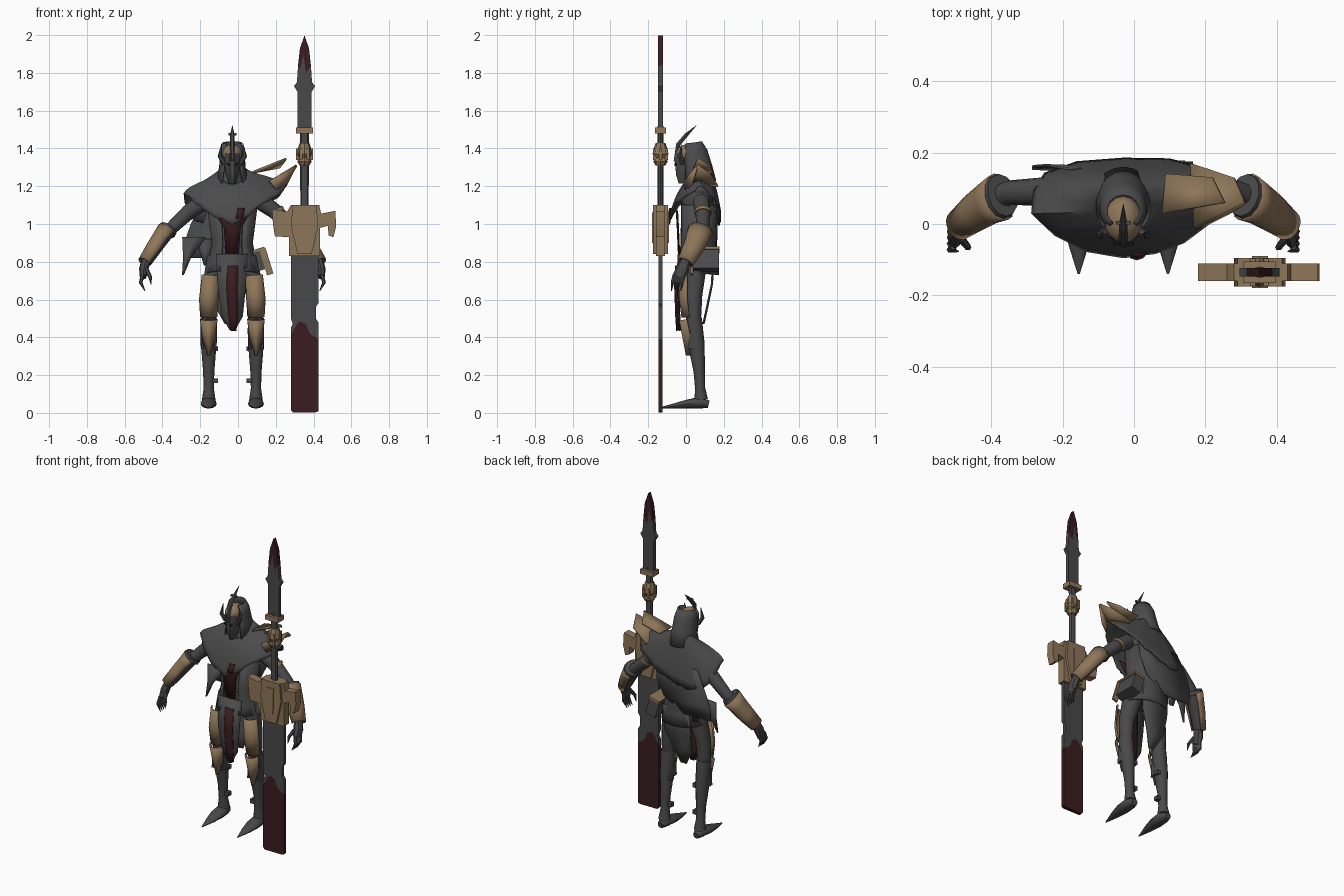
import bpy, bmesh, random
from math import sin, cos, pi, radians
from mathutils import Vector, Matrix

random.seed(4)
if "Cube" in bpy.data.objects:
    bpy.data.objects.remove(bpy.data.objects["Cube"])

CENTRE = -0.03        # x of the figure's own mirror plane
SWORD_Y = -0.135


def material(name, r, g, b):
    mat = bpy.data.materials.new(name)
    mat.use_nodes = True
    mat.diffuse_color = (r, g, b, 1)
    for node in mat.node_tree.nodes:
        if node.type == 'BSDF_PRINCIPLED':
            node.inputs["Base Color"].default_value = (r, g, b, 1)
    return mat


cloth = material("charcoal cloth", .07, .07, .07)
steel = material("dark steel", .066, .066, .068)
bronze = material("old bronze", .27, .18, .10)
red = material("dried red", .042, .012, .014)
black = material("eye black", .01, .01, .01)


def finish(name, bm, mat, thick=0, sharp=35):
    bmesh.ops.recalc_face_normals(bm, faces=bm.faces)
    mesh = bpy.data.meshes.new(name)
    bm.to_mesh(mesh)
    bm.free()
    mesh.materials.append(mat)
    for poly in mesh.polygons:
        poly.use_smooth = True
    mesh.set_sharp_from_angle(angle=radians(sharp))
    obj = bpy.data.objects.new(name, mesh)
    bpy.context.collection.objects.link(obj)
    if thick:
        mod = obj.modifiers.new("thickness", 'SOLIDIFY')
        mod.thickness, mod.offset = thick, 0
    return obj


def skin(name, rings, mat, closed=True, cap=True, thick=0):
    """Bridge equal-length rings of points."""
    bm = bmesh.new()
    rows = [[bm.verts.new(p) for p in ring] for ring in rings]
    n = len(rows[0])
    for a, b in zip(rows, rows[1:]):
        for i in range(n if closed else n - 1):
            j = (i + 1) % n
            bm.faces.new((a[i], a[j], b[j], b[i]))
    if closed and cap:
        bm.faces.new(rows[0])
        bm.faces.new(rows[-1])
    return finish(name, bm, mat, thick)


def tube(name, path, radii, mat, n=12, ref=(0, 1, 0), arc=None, thick=0):
    """Elliptical sections along a path; arc=(start, end) makes an open shell."""
    pts = [Vector(p) for p in path]
    rings = []
    for i, p in enumerate(pts):
        t = (pts[min(i + 1, len(pts) - 1)] - pts[max(i - 1, 0)]).normalized()
        u = Vector(ref).cross(t).normalized()
        v = t.cross(u)
        ru, rv = radii[i] if isinstance(radii[i], tuple) else (radii[i], radii[i])
        a0, a1 = arc or (0, 360)
        steps = n if arc is None else n + 1
        angles = [radians(a0 + (a1 - a0) * k / n) for k in range(steps)]
        rings.append([p + u * ru * cos(a) + v * rv * sin(a) for a in angles])
    return skin(name, rings, mat, arc is None, True, thick)


def plate(name, outline, y, depth, mat):
    """Outline in x and z, extruded along y."""
    bm = bmesh.new()
    face = bm.faces.new([bm.verts.new((x, y - depth / 2, z)) for x, z in outline])
    ext = bmesh.ops.extrude_face_region(bm, geom=[face])
    moved = [g for g in ext["geom"] if isinstance(g, bmesh.types.BMVert)]
    bmesh.ops.translate(bm, verts=moved, vec=(0, depth, 0))
    return finish(name, bm, mat, 0, 20)


def strip(name, rows, mat, thick=.006):
    """Hanging cloth: rows of (left x, right x, y, z)."""
    rings = [[(a, y, z), ((a + b) / 2, y - .006, z), (b, y, z)] for a, b, y, z in rows]
    return skin(name, rings, mat, False, False, thick)


def box(name, at, size, mat, tilt=0):
    bm = bmesh.new()
    bmesh.ops.create_cube(bm, size=1)
    bmesh.ops.scale(bm, verts=bm.verts, vec=size)
    bmesh.ops.rotate(bm, verts=bm.verts, matrix=Matrix.Rotation(tilt, 3, 'Y'))
    bmesh.ops.translate(bm, verts=bm.verts, vec=at)
    return finish(name, bm, mat)


def column(name, x, y, levels, mat, n=12):
    """Upright turned part: levels of (z, x radius, y radius)."""
    return tube(name, [(x, y, z) for z, a, b in levels], [(a, b) for z, a, b in levels], mat, n)


# Great sword: lower blade, guard, grip, collars and upper blade
SX = .352
boundary = [(.28, .41), (.30, .45), (.325, .485), (.36, .47), (.38, .42), (.425, .39)]
plate("lower_blade_stained", [(.425, .008), (.41, .003), (.29, .003), (.28, .015)] + boundary,
      SWORD_Y, .022, red)
plate("lower_blade", boundary + [(.425, .48), (.412, .5), (.412, .56), (.425, .58), (.425, .85),
      (.28, .85), (.28, .5), (.29, .47), (.28, .45)], SWORD_Y, .022, steel)
plate("guard", [(.18, 1.08), (.26, 1.065), (.28, 1.1), (.43, 1.1), (.44, 1.055), (.515, 1.07),
      (.52, .99), (.505, .93), (.48, .94), (.475, .99), (.435, .98), (.435, .83),
      (.27, .83), (.27, .93), (.195, .935), (.185, 1)], SWORD_Y, .05, bronze)
plate("guard_boss", [(.29, 1.1), (.415, 1.1), (.425, .99), (.39, .84), (.315, .84), (.28, .99)],
      SWORD_Y, .08, bronze)
plate("guard_spine", [(.33, 1.06), (.375, 1.06), (.37, .9), (.335, .9)], SWORD_Y, .09, bronze)
column("grip", SX, SWORD_Y, [(1.08, .022, .016), (1.52, .024, .016)], steel, 8)
column("lower_collar", SX, SWORD_Y, [(1.31, .026, .026), (1.33, .038, .038), (1.35, .03, .03),
       (1.37, .042, .042), (1.4, .036, .036), (1.43, .026, .026)], bronze, 8)
for k in range(6):
    a = k * pi / 3
    box("collar_stud", (SX + .037 * cos(a), SWORD_Y + .037 * sin(a), 1.37), (.014, .014, .06), bronze)
box("upper_collar", (SX, SWORD_Y, 1.495), (.09, .06, .03), bronze)
plate("upper_blade", [(.315, 1.51), (.39, 1.51), (.39, 1.7), (.408, 1.73), (.392, 1.75), (.386, 1.84),
      (.36, 1.8), (.345, 1.9), (.33, 1.82), (.318, 1.84), (.312, 1.75), (.296, 1.73), (.315, 1.7)],
      SWORD_Y, .024, steel)
plate("upper_blade_tip", [(.386, 1.84), (.376, 1.93), (.352, 1.998), (.328, 1.93), (.318, 1.84),
      (.33, 1.82), (.345, 1.9), (.36, 1.8)], SWORD_Y, .024, red)

# Torso, belt and long coat, open at the front
column("torso", CENTRE, .06, [(.76, .1, .07), (.85, .09, .068), (.95, .1, .075), (1.1, .13, .085),
       (1.17, .125, .08), (1.24, .05, .05), (1.3, .045, .045)], cloth, 16)
column("belt", CENTRE, .06, [(.835, .105, .085), (.88, .107, .085)], steel, 16)
box("belt_buckle", (CENTRE, -.03, .857), (.05, .012, .04), steel)
tube("coat", [(CENTRE, .055, .74), (CENTRE, .06, .8), (CENTRE, .06, .9), (CENTRE, .065, 1.1)],
     [(.14, .118), (.125, .106), (.106, .098), (.132, .1)], cloth, 16, arc=(-62, 242), thick=.006)
strip("coat_tail", [(-.13, .06, .15, .84), (-.13, .05, .14, .68), (-.12, .0, .115, .56),
      (-.07, -.03, .095, .47)], cloth)
strip("front_tabard", [(-.115, .05, -.035, .84), (-.105, .04, -.045, .65), (-.085, .025, -.04, .51),
      (-.045, -.015, -.035, .44)], cloth)
for word, shift in (("front", -.008), ("back", .007)):
    strip("tabard_stripe_" + word, [(-.058, .003, shift - .04, .78), (-.06, .0, shift - .045, .65),
          (-.05, .002, shift - .04, .51), (-.038, -.01, shift - .035, .435)], red)
strip("chest_sash", [(-.13, .07, -.045, 1.07), (-.075, .015, -.04, .98), (-.065, .003, -.034, .84)], red)

# Hip bag with metal trim
box("hip_bag", (.115, .1, .81), (.07, .15, .11), cloth, -.3)
box("bag_lid", (.105, .1, .862), (.075, .156, .014), bronze, -.3)
box("bag_trim", (.15, .03, .8), (.035, .012, .14), bronze, -.3)

# Mantle: hem points run from the front centre round the left side
hem = [(-.03, -.092, 1), (.06, -.08, 1.05), (.14, -.05, 1.11), (.22, .01, 1.16), (.26, .08, 1.2),
       (.21, .15, 1.14), (.1, .18, 1.07), (-.03, .182, 1.02), (-.16, .172, .99), (-.25, .14, 1.03),
       (-.28, .09, 1.11), (-.285, .03, 1.165), (-.22, -.03, 1.11), (-.13, -.075, 1.04)]
SUB = 4


def mantle_ring(t):
    ring, total = [], len(hem) * SUB
    for k in range(total):
        a, b = Vector(hem[k // SUB]), Vector(hem[(k // SUB + 1) % len(hem)])
        low = a.lerp(b, k % SUB / SUB)
        ang = 2 * pi * k / total - pi / 2
        neck = Vector((CENTRE + .065 * cos(ang), .05 + .062 * sin(ang), 1.265 + .055 * sin(ang)))
        out = (t + sin(t * pi / 2)) / 2
        down = .7 * t + .3 * (1 - cos(t * pi / 2))
        fray = random.uniform(-.008, .008) if t == 1 else 0
        ring.append((neck.x + (low.x - neck.x) * out, neck.y + (low.y - neck.y) * out,
                     neck.z + (low.z - neck.z) * down + fray))
    return ring


skin("mantle", [mantle_ring(k / 8) for k in range(9)], cloth, True, False, .008)
strip("mantle_stain", [(.0, .035, -.08, 1.085), (-.01, .025, -.093, 1.03)], red)
strip("back_cape", [(-.19, .1, .155, 1.12), (-.25, .09, .165, 1), (-.285, .04, .162, .9),
      (-.285, -.1, .155, .82)], cloth)
strip("torn_cloth_outer", [(-.295, -.17, .12, .93), (-.29, -.25, .11, .82), (-.295, -.288, .1, .73)], cloth)
strip("torn_cloth_inner", [(-.22, -.13, .15, .92), (-.18, -.145, .14, .78)], cloth)

# Left shoulder armour shards
shards = {"shoulder_plate_upper": [(.08, .03, 1.275), (.255, .06, 1.345), (.22, .13, 1.3), (.09, .14, 1.275)],
          "shoulder_plate_lower": [(.17, -.01, 1.225), (.31, .06, 1.31), (.28, .13, 1.26), (.16, .17, 1.2)],
          "shoulder_plate_edge": [(.31, .06, 1.31), (.17, -.01, 1.225), (.2, .0, 1.18), (.26, .03, 1.21)]}
for name, quad in shards.items():
    skin(name, [quad[:2], [quad[3], quad[2]]], bronze, False, False, .012)

# Head: mask, skull cap, hood, crest and horns
column("face_mask", CENTRE, -.01, [(1.215, .018, .03), (1.26, .034, .045), (1.33, .045, .05),
       (1.375, .045, .044)], steel, 10)
column("skull_cap", CENTRE, .012, [(1.355, .05, .062), (1.38, .053, .066), (1.402, .044, .055),
       (1.418, .024, .03), (1.424, .005, .006)], bronze, 16)
tube("hood", [(CENTRE, .065, 1.22), (CENTRE, .058, 1.3), (CENTRE, .042, 1.38), (CENTRE, .036, 1.43)],
     [(.085, .092), (.066, .077), (.062, .068), (.048, .046)], cloth, 16, arc=(-50, 230), thick=.008)
tube("crest", [(CENTRE, -.058, 1.33), (CENTRE, -.042, 1.42), (CENTRE, 0, 1.47), (CENTRE, .055, 1.522)],
     [.009, .013, .012, .001], steel, 6)
box("crest_bar", (CENTRE, .003, 1.475), (.042, .01, .012), steel)


def mirrored(points, side):
    return [(CENTRE + side * x, y, z) for x, y, z in points]


tube("left_arm_band", mirrored([(.228, .09, 1.07), (.24, .09, 1.055)], 1), [.045, .044], bronze)

for side, word in ((1, "left"), (-1, "right")):
    def limb(part, path, radii, mat, **options):
        return tube(word + "_" + part, mirrored(path, side), radii, mat, **options)

    limb("horn", [(.042, -.02, 1.32), (.066, -.03, 1.36), (.057, -.025, 1.425)], [.014, .012, .001], steel, n=6)
    box(word + "_eye", (CENTRE + side * .018, -.056, 1.315), (.02, .009, .008), black, side * -.35)

    # Legs and pointed boots
    limb("thigh", [(.125, .04, .46), (.12, .04, .62), (.075, .055, .82)], [.038, .046, .06], steel)
    limb("shin", [(.125, .08, .07), (.125, .075, .13), (.125, .07, .22), (.125, .055, .36), (.125, .04, .5)],
         [.036, .027, (.03, .03), (.041, .044), .044], steel)
    limb("boot", [(.125, .12, .045), (.125, .075, .055), (.125, .01, .047), (.125, -.06, .037),
         (.125, -.14, .026)], [.02, (.04, .031), (.042, .024), (.028, .014), .003], steel, ref=(0, 0, 1))
    limb("thigh_plate", [(.125, .035, .51), (.125, .025, .6), (.115, .025, .73)],
         [(.044, .055), (.05, .057), (.045, .057)], bronze, arc=(198, 342), thick=.008)
    limb("knee_guard", [(.125, .055, .31), (.125, .042, .41), (.125, .025, .5)],
         [(.005, .052), (.034, .058), (.046, .058)], bronze, arc=(200, 340), thick=.008)
    for z in (.17, .34):
        box(word + "_shin_buckle", (CENTRE + side * .09, .07, z), (.03, .03, .025), steel)
    for x, lean in ((.157, .011), (.093, -.011)):
        limb("knee_fin", [(x, .035, .34), (x + lean, .025, .45)], [(.01, .03), .001], steel, n=6)

    # Arms, open bracers and clawed hands
    limb("upper_arm", [(.15, .08, 1.12), (.235, .09, 1.06), (.32, .088, .98), (.36, .065, .94)],
         [.046, .04, .034, .038], steel)
    limb("forearm", [(.35, .075, .955), (.39, .052, .9), (.455, .002, .8)],
         [(.04, .052), (.038, .046), (.03, .034)], steel)
    limb("bracer", [(.345, .076, .965), (.375, .06, .925), (.415, .033, .865), (.462, -.004, .795)],
         [(.052, .065), (.046, .058), (.043, .051), (.036, .04)], bronze, thick=.008,
         arc=(55, 305) if side > 0 else (-125, 125))
    limb("elbow_cuff", [(.338, .081, .978), (.35, .074, .96)], [(.05, .062), (.053, .066)], steel)
    limb("palm", [(.455, .0, .81), (.47, -.02, .76), (.472, -.038, .72)],
         [.026, (.024, .034), (.018, .034)], steel, n=8)
    for k in range(4):
        y = -.062 + k * .017
        limb("finger", [(.475, y, .73), (.485, y - .01, .69), (.462, y - .015, .645)],
             [.011, .01, .002], steel, n=6)
    limb("thumb", [(.455, -.04, .76), (.435, -.065, .72), (.43, -.07, .68)], [.012, .01, .002], steel, n=6)
